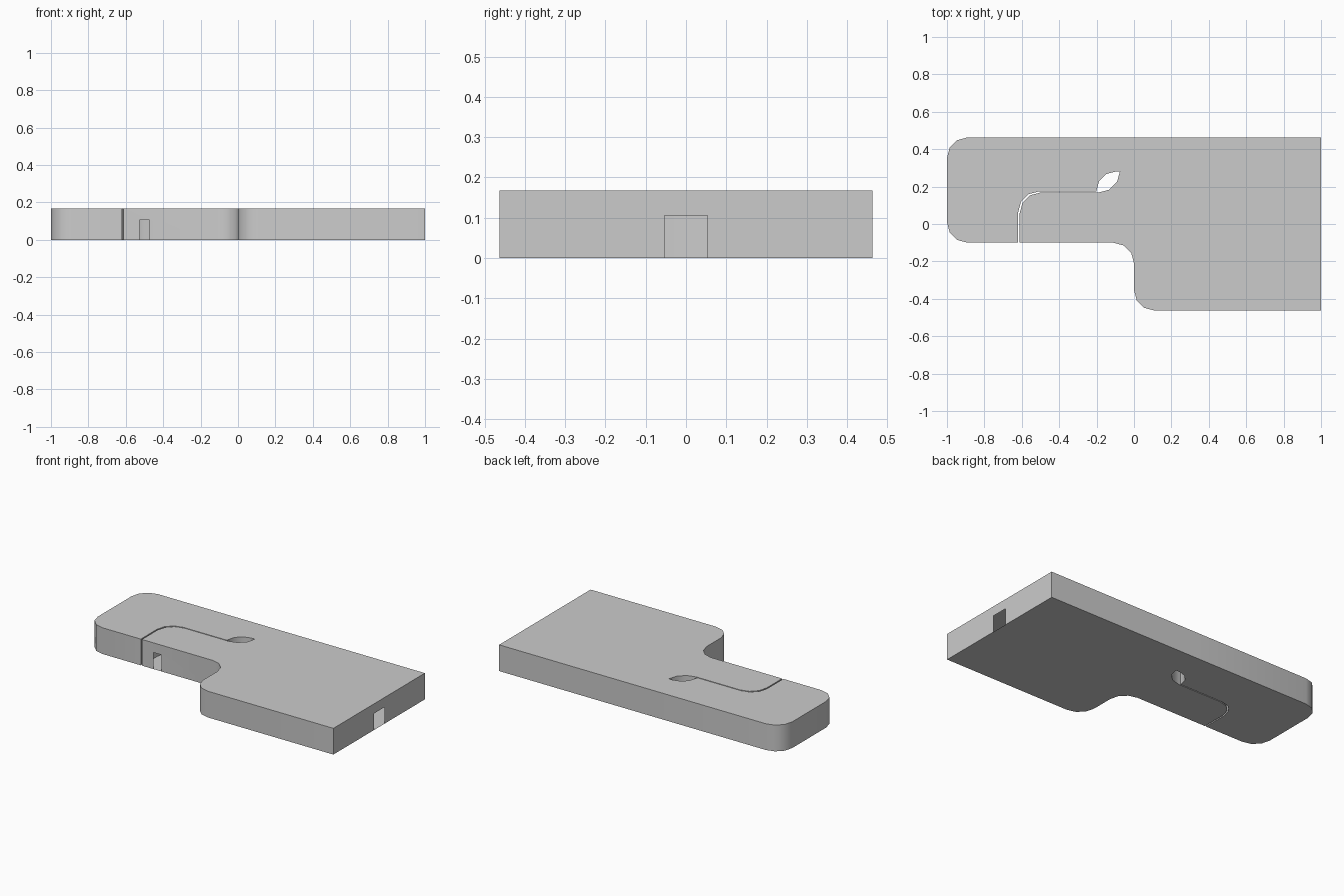
import bpy, bmesh
from math import radians
from mathutils import Vector

if "Cube" in bpy.data.objects:
    bpy.data.objects.remove(bpy.data.objects["Cube"])

HEIGHT = 0.168
SEGMENTS = 3


def rounded(corners):
    """Outline from (x, y, radius) corners with square turns; radius 0 keeps a sharp point."""
    pts = []
    n = len(corners)
    for i, (x, y, r) in enumerate(corners):
        p = Vector((x, y))
        if r == 0:
            pts.append(p)
            continue
        to_prev = (Vector(corners[i - 1][:2]) - p).normalized() * r
        to_next = (Vector(corners[(i + 1) % n][:2]) - p).normalized() * r
        centre = p + to_prev + to_next
        start, end = -to_next, -to_prev
        for k in range(SEGMENTS + 1):
            a = Vector((radians(90 * k / SEGMENTS), 0)).x
            from math import cos, sin
            pts.append(centre + start * cos(a) + end * sin(a))
    return pts


def room(name, corners, doors=()):
    """Hollow prism; doors are (centre x, centre y, width, height) cut in the wall they lie on."""
    pts = rounded(corners)
    bm = bmesh.new()
    low = [bm.verts.new((p.x, p.y, 0)) for p in pts]
    high = [bm.verts.new((p.x, p.y, HEIGHT)) for p in pts]
    bm.faces.new(high)
    bm.faces.new(low[::-1])
    for i, a in enumerate(pts):
        j = (i + 1) % len(pts)
        b = pts[j]
        along = (b - a).normalized()
        notch = []
        for x, y, width, height in doors:
            c = Vector((x, y))
            t = (c - a).dot(along)
            if 0 < t < (b - a).length and (a + along * t - c).length < 1e-4:
                for s, z in ((-1, 0), (-1, height), (1, height), (1, 0)):
                    q = c + along * (s * width / 2)
                    notch.append(bm.verts.new((q.x, q.y, z)))
        bm.faces.new([low[i]] + notch + [low[j], high[j], high[i]])
    mesh = bpy.data.meshes.new(name)
    bm.to_mesh(mesh)
    bm.free()
    obj = bpy.data.objects.new(name, mesh)
    bpy.context.collection.objects.link(obj)
    bpy.ops.object.select_all(action='DESELECT')
    obj.select_set(True)
    bpy.context.view_layer.objects.active = obj
    bpy.ops.object.shade_smooth_by_angle(angle=radians(40))
    return obj


# Large main block with one opening in front and one at the right end
room("main_block", [
    (-0.611, -0.1, 0), (0, -0.1, 0.11), (0, -0.463, 0.11), (1, -0.463, 0),
    (1, 0.463, 0), (-0.075, 0.463, 0), (-0.075, 0.168, 0.115), (-0.611, 0.168, 0.11),
], doors=[(-0.5, -0.1, 0.055, 0.106), (1, 0, 0.107, 0.106)])

# Smaller end block, leaving the thin seam and the leaf-shaped gap
room("end_block", [
    (-1, -0.1, 0.11), (-0.619, -0.1, 0), (-0.619, 0.174, 0.11), (-0.2, 0.174, 0),
    (-0.2, 0.28, 0.1), (-0.06, 0.28, 0), (-0.06, 0.463, 0), (-1, 0.463, 0.11),
])
